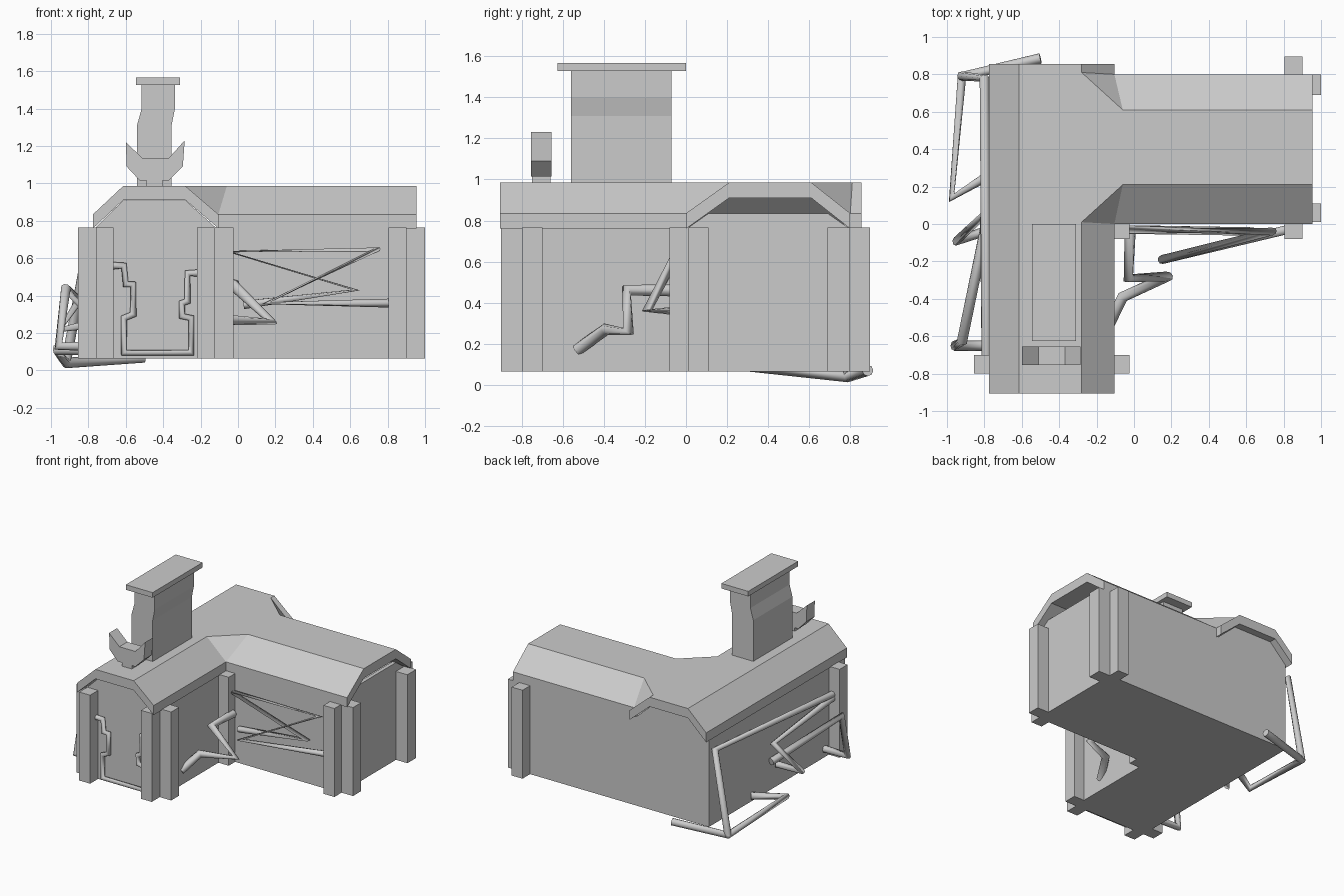
import bpy, bmesh
from mathutils import Vector

cube = bpy.data.objects.get("Cube")
if cube:
    bpy.data.objects.remove(cube, do_unlink=True)

GREY = (0.6, 0.6, 0.6, 1)
mat = bpy.data.materials.new("plain_grey")
mat.use_nodes = True
mat.diffuse_color = GREY
mat.node_tree.nodes["Principled BSDF"].inputs["Base Color"].default_value = GREY


def finish(bm, name):
    bmesh.ops.recalc_face_normals(bm, faces=bm.faces)
    mesh = bpy.data.meshes.new(name)
    bm.to_mesh(mesh)
    bm.free()
    mesh.materials.append(mat)
    ob = bpy.data.objects.new(name, mesh)
    bpy.context.collection.objects.link(ob)
    return ob


def prism(name, points, axis, start, end):
    """Extrude a 2D outline along x, y or z."""
    place = {"x": lambda a, b: (start, a, b),
             "y": lambda a, b: (a, start, b),
             "z": lambda a, b: (a, b, start)}[axis]
    bm = bmesh.new()
    face = bm.faces.new([bm.verts.new(place(*p)) for p in points])
    moved = bmesh.ops.extrude_face_region(bm, geom=[face])["geom"]
    step = Vector([end - start if axis == a else 0 for a in "xyz"])
    bmesh.ops.translate(bm, vec=step, verts=[g for g in moved if isinstance(g, bmesh.types.BMVert)])
    return finish(bm, name)


def box(name, x0, x1, y0, y1, z0, z1):
    return prism(name, [(x0, y0), (x1, y0), (x1, y1), (x0, y1)], "z", z0, z1)


def pipe(name, points, radius):
    """Bent pipe with eight sides and mitred corners."""
    curve = bpy.data.curves.new(name, "CURVE")
    curve.dimensions = "3D"
    curve.bevel_depth = radius
    curve.bevel_resolution = 2
    curve.use_fill_caps = True
    line = curve.splines.new("POLY")
    line.points.add(len(points) - 1)
    for p, co in zip(line.points, points):
        p.co = (*co, 1)
    curve.materials.append(mat)
    ob = bpy.data.objects.new(name, curve)
    bpy.context.collection.objects.link(ob)
    return ob


BASE, EAVE, DROP = 0.065, 0.765, 0.075
RIDGE = 0.985

# Walls: one L-shaped block
prism("walls", [(-.76, -.8), (-.115, -.8), (-.115, 0), (.9, 0), (.9, .8), (-.76, .8)],
      "z", BASE, EAVE + .003)

# Roof: sloped sheet thickened straight down, open at the three gables
ridge = [(-.615, -.905), (-.28, -.905), (-.28, .01), (-.06, .21), (.955, .21),
         (.955, .61), (-.06, .61), (-.28, .81), (-.28, .855), (-.615, .855)]
eave = [(-.775, -.905), (-.105, -.905), (-.105, 0), (-.105, 0), (.955, 0),
        (.955, .8), (-.105, .8), (-.105, .8), (-.105, .855), (-.775, .855)]
bm = bmesh.new()
top = [bm.verts.new((*p, RIDGE)) for p in ridge]
low = [bm.verts.new((*p, EAVE + DROP - .005)) for p in eave]
bm.faces.new(top)
for i in range(len(top)):
    j = (i + 1) % len(top)
    if i not in (0, 4, 8):
        bm.faces.new((top[i], low[i], low[j], top[j]))
bmesh.ops.remove_doubles(bm, verts=bm.verts, dist=.001)
moved = bmesh.ops.extrude_face_region(bm, geom=list(bm.faces), use_keep_orig=True)["geom"]
bmesh.ops.translate(bm, vec=(0, 0, -DROP),
                    verts=[g for g in moved if isinstance(g, bmesh.types.BMVert)])
finish(bm, "roof")

# Gable fillings set back under the roof
gable = [(-.76, EAVE), (-.12, EAVE), (-.28, .908), (-.615, .908)]
prism("front_gable", gable, "y", -.8, -.77)
prism("back_gable", gable, "y", .8, .77)
prism("side_gable", [(.01, EAVE), (.79, EAVE), (.69, .835), (.11, .835)], "x", .9, .87)

# Corner posts
posts = [(-.855, -.76, -.8, -.7), (-.76, -.665, -.9, -.8),
         (-.22, -.125, -.9, -.8), (-.125, -.025, -.8, -.7),
         (-.125, -.025, -.08, 0), (.805, .9, -.08, 0),
         (.9, 1, .01, .11), (.9, 1, .69, .8), (.805, .9, .8, .895)]
for p in posts:
    box("corner_post", *p, BASE, EAVE)

# Chimney with a bent shaft and flat cap
shaft = [(-.54, .97), (-.355, .97), (-.355, 1.31), (-.337, 1.4), (-.337, 1.53),
         (-.515, 1.53), (-.515, 1.4), (-.54, 1.31)]
prism("chimney_shaft", shaft, "y", -.56, -.07)
box("chimney_cap", -.545, -.31, -.625, 0, 1.527, 1.567)

# Crescent ornament on the ridge
crescent = [(-.6, 1.22), (-.595, 1.09), (-.525, 1.015), (-.37, 1.015),
            (-.295, 1.09), (-.285, 1.23), (-.37, 1.135), (-.51, 1.135)]
prism("crescent", crescent, "y", -.755, -.655)
box("crescent_foot", -.49, -.405, -.75, -.66, .97, 1.03)

# Bent pipes on the walls
pipe("inner_wall_pipe", [(-.13, -.53, .17), (-.06, -.39, .27), (.18, -.28, .26),
                         (-.03, -.29, .46), (-.02, -.03, .46)], .03)
pipe("wing_front_pipe", [(.82, -.03, .36), (.15, -.19, .36), (.74, -.04, .645),
                         (-.05, -.03, .635), (.63, -.04, .43), (.03, -.03, .35)], .024)
pipe("doorway_pipe", [(-.67, -.82, .56), (-.61, -.82, .56), (-.6, -.82, .46),
                      (-.56, -.82, .46), (-.56, -.82, .3), (-.61, -.82, .28),
                      (-.61, -.82, .095), (-.25, -.82, .095), (-.25, -.82, .28),
                      (-.3, -.82, .29), (-.3, -.82, .36), (-.27, -.82, .37),
                      (-.27, -.82, .52), (-.21, -.82, .52)], .02)
pipe("back_corner_pipe", [(-.5, .885, .07), (-.92, .79, .04), (-.975, .14, .11),
                          (-.76, .27, .11)], .028)
pipe("long_side_pipe", [(-.92, .79, .04), (-.8, .78, .68), (-.79, -.7, .55)], .026)
pipe("front_side_pipe", [(-.76, -.65, .13), (-.96, -.65, .13), (-.92, -.63, .44),
                         (-.78, .05, .3)], .028)
pipe("side_zigzag_pipe", [(-.77, -.03, .25), (-.95, -.09, .22), (-.8, .05, .45),
                          (-.79, -.7, .52)], .026)
